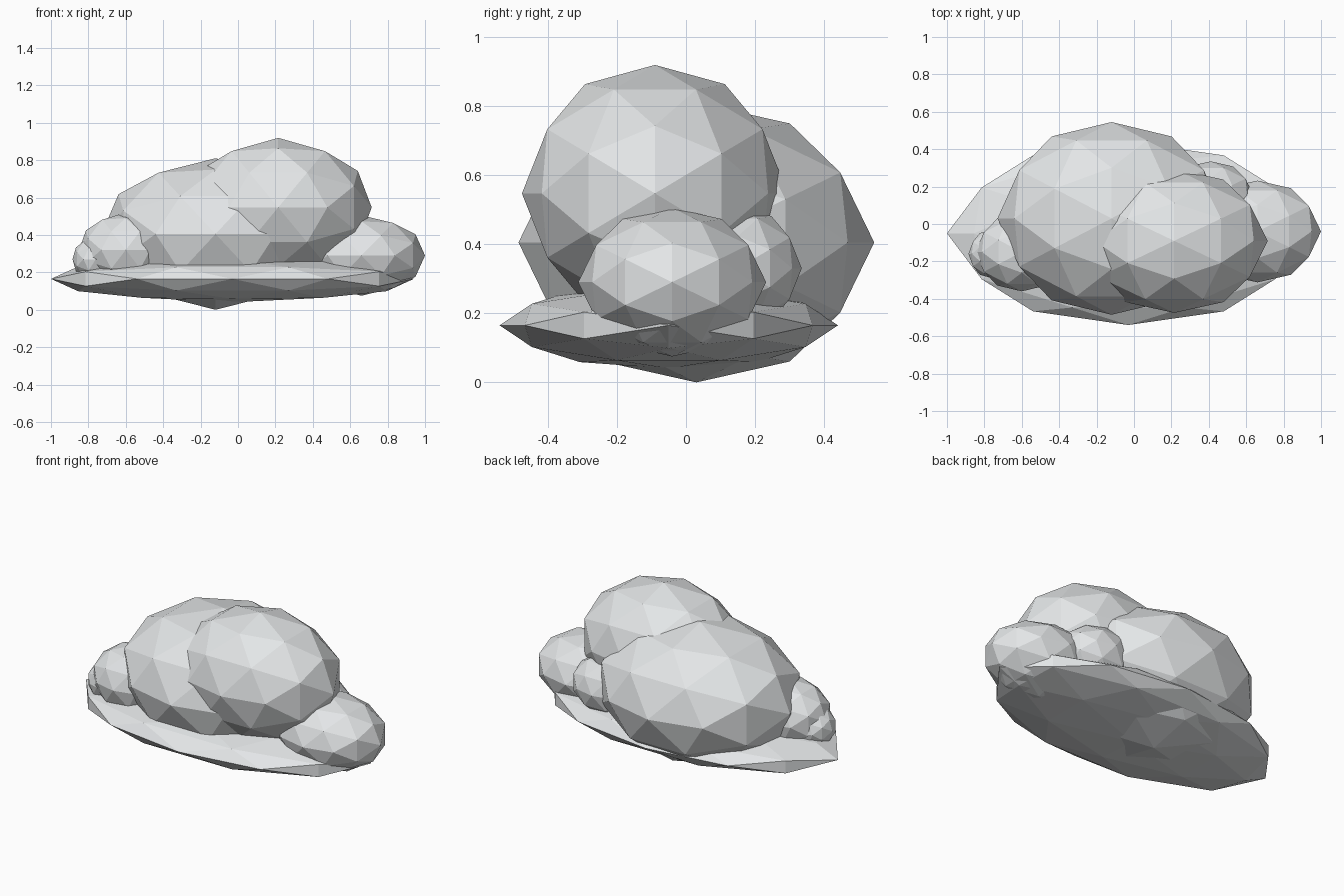
import bpy, bmesh
from itertools import product
from mathutils import Vector

if "Cube" in bpy.data.objects:
    bpy.data.objects.remove(bpy.data.objects["Cube"])

mat = bpy.data.materials.new("cloud_grey")
mat.diffuse_color = (0.78, 0.80, 0.81, 1)
mat.use_nodes = True
mat.node_tree.nodes["Principled BSDF"].inputs["Base Color"].default_value = mat.diffuse_color


def sphere_points():
    """42 points of a once-subdivided icosahedron, two-fold axes along x, y, z."""
    pts = set()
    for base in ((0, 0.5257, 0.8507), (0, 0, 1), (0.5, 0.309, 0.809)):
        for signs in product((-1, 1), repeat=3):
            p = [b * s + 0.0 for b, s in zip(base, signs)]
            for k in range(3):
                pts.add(tuple(p[k:] + p[:k]))
    return pts


def puff(name, centre, radii):
    bm = bmesh.new()
    for p in sphere_points():
        bm.verts.new(p)
    bmesh.ops.convex_hull(bm, input=bm.verts[:])
    for v in bm.verts:
        v.co = Vector([a * b for a, b in zip(v.co, radii)])
    bmesh.ops.recalc_face_normals(bm, faces=bm.faces[:])
    me = bpy.data.meshes.new(name)
    bm.to_mesh(me)
    bm.free()
    me.materials.append(mat)
    ob = bpy.data.objects.new(name, me)
    ob.location = centre
    bpy.context.collection.objects.link(ob)


# flat underside of the cloud
puff("flat_base", (-0.03, -0.05, 0.165), (0.97, 0.49, 0.125))
# two large billows
puff("large_left_puff", (-0.12, 0.03, 0.405), (0.61, 0.515, 0.405))
puff("large_right_puff", (0.215, -0.09, 0.547), (0.50, 0.385, 0.372))
# small billows at the ends and back
puff("small_right_puff", (0.66, -0.04, 0.29), (0.34, 0.272, 0.215))
puff("back_right_puff", (0.41, 0.15, 0.33), (0.23, 0.185, 0.178))
puff("small_left_puff", (-0.60, -0.15, 0.32), (0.25, 0.21, 0.20))
puff("tiny_left_puff", (-0.76, -0.16, 0.27), (0.125, 0.13, 0.12))
